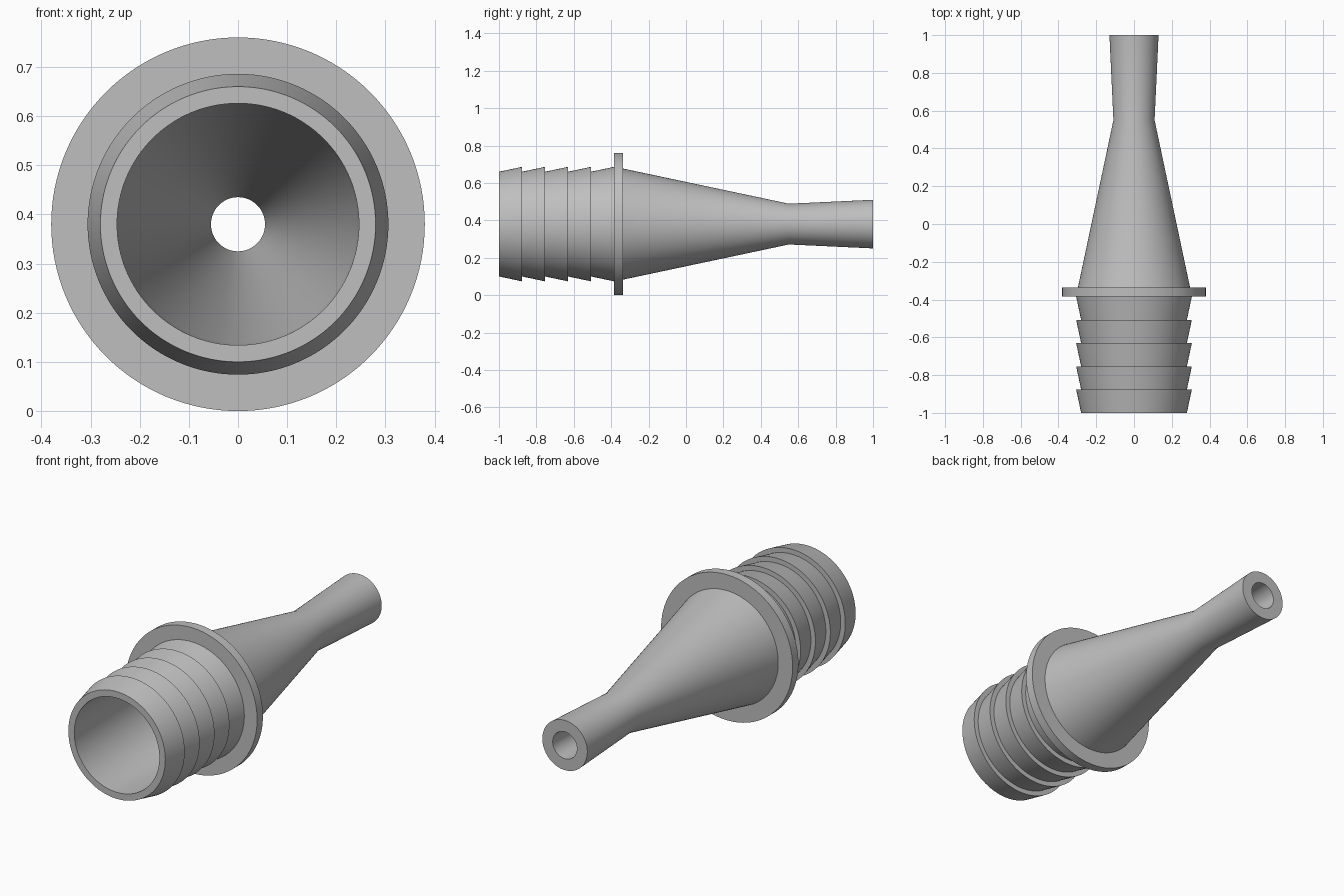
import bpy
import math
from math import cos, sin, tau

SEGMENTS = 128
AXIS_Z = 0.38

cube = bpy.data.objects.get("Cube")
if cube:
    bpy.data.objects.remove(cube, do_unlink=True)

# Single grey plastic
grey = bpy.data.materials.new("grey_plastic")
grey.use_nodes = True
colour = (0.52, 0.52, 0.52, 1)
grey.diffuse_color = colour
grey.node_tree.nodes["Principled BSDF"].inputs["Base Color"].default_value = colour


def lathe(name, profile):
    """Revolve a closed (y, radius) profile about the y axis."""
    n = len(profile)
    verts = [(r * cos(tau * s / SEGMENTS), y, AXIS_Z + r * sin(tau * s / SEGMENTS))
             for s in range(SEGMENTS) for y, r in profile]
    faces = []
    for s in range(SEGMENTS):
        a, b = s * n, (s + 1) % SEGMENTS * n
        for i in range(n):
            j = (i + 1) % n
            faces.append((a + i, a + j, b + j, b + i))
    mesh = bpy.data.meshes.new(name)
    mesh.from_pydata(verts, [], faces)
    mesh.materials.append(grey)
    obj = bpy.data.objects.new(name, mesh)
    bpy.context.collection.objects.link(obj)
    bpy.ops.object.select_all(action="DESELECT")
    obj.select_set(True)
    bpy.context.view_layer.objects.active = obj
    # Make the normals point outward
    bpy.ops.object.mode_set(mode="EDIT")
    bpy.ops.mesh.select_all(action="SELECT")
    bpy.ops.mesh.normals_make_consistent(inside=False)
    bpy.ops.object.mode_set(mode="OBJECT")
    bpy.ops.object.shade_smooth_by_angle(angle=math.radians(30))
    return obj


# Five hose barbs, each flaring toward the flange
barb_count, front_y, flange_y = 5, -1.0, -0.385
pitch = (flange_y - front_y) / barb_count
barbs = []
for k in range(barb_count):
    y = front_y + k * pitch
    barbs += [(y, 0.28), (y + pitch, 0.306)]

# Flange, tapered cone and slightly flared outlet
flange = [(flange_y, 0.38), (-0.337, 0.38)]
nozzle = [(-0.337, 0.297), (0.55, 0.109), (1.0, 0.13)]

# Hollow passage, from the outlet back to the inlet
passage = [(1.0, 0.07), (0.55, 0.055), (-0.36, 0.242), (front_y, 0.246)]

lathe("hose_adapter", barbs + flange + nozzle + passage)
